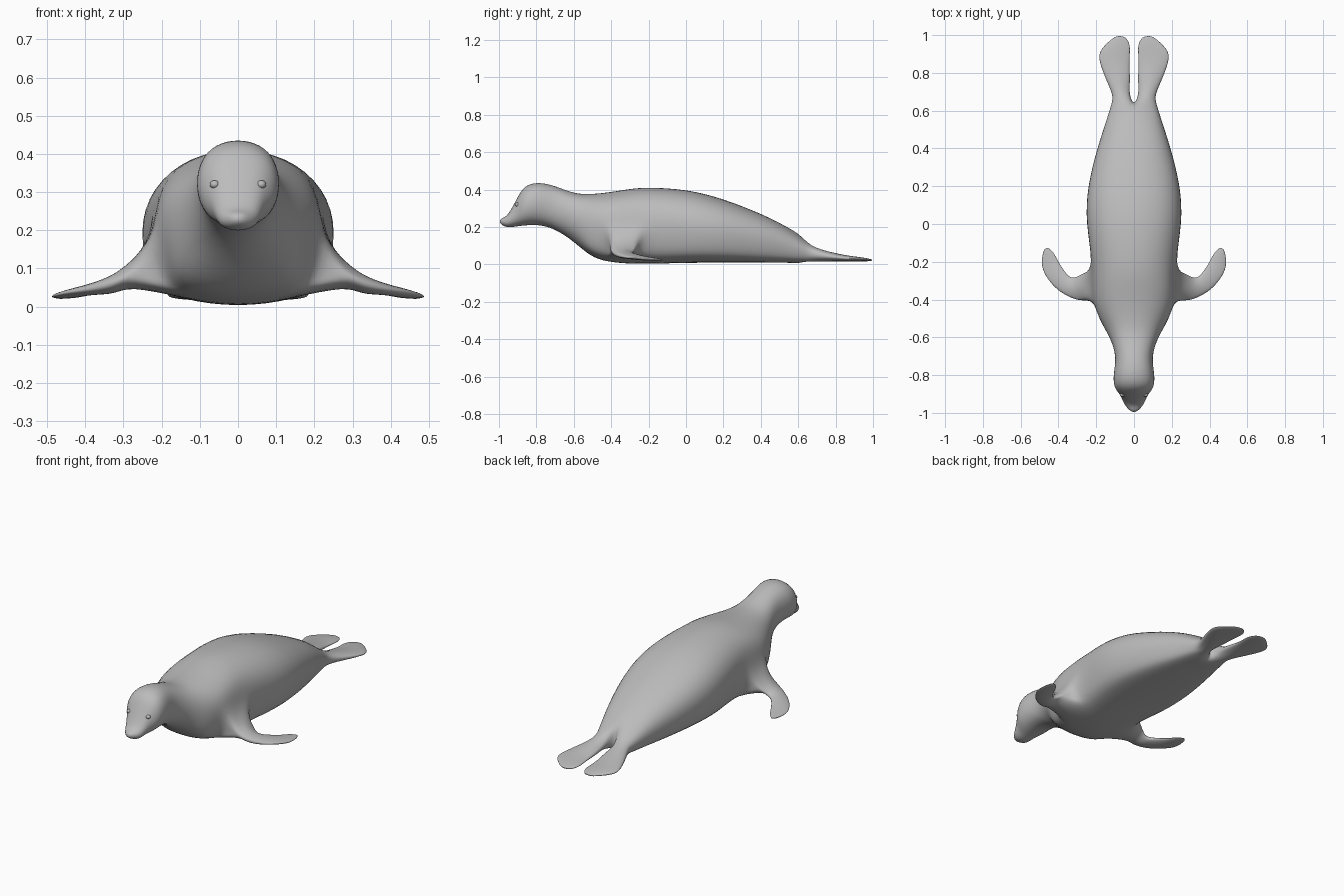
import bpy, bmesh, math
from mathutils import Vector

cube = bpy.data.objects.get("Cube")
if cube:
    bpy.data.objects.remove(cube, do_unlink=True)


def make_material(name, color):
    mat = bpy.data.materials.new(name)
    mat.use_nodes = True
    mat.diffuse_color = color
    mat.node_tree.nodes["Principled BSDF"].inputs["Base Color"].default_value = color
    return mat


grey = make_material("seal grey", (0.5, 0.5, 0.5, 1))
N = 12  # points around the body

# Body stations: y, half width, bottom, top
STATIONS = [
    (-0.985, 0.028, 0.210, 0.250), (-0.95, 0.052, 0.200, 0.272),
    (-0.905, 0.074, 0.204, 0.350), (-0.86, 0.102, 0.209, 0.414),
    (-0.79, 0.106, 0.210, 0.435), (-0.70, 0.100, 0.185, 0.418),
    (-0.60, 0.130, 0.120, 0.384), (-0.51, 0.178, 0.050, 0.377),
    (-0.42, 0.215, 0.018, 0.385), (-0.32, 0.226, 0.006, 0.400),
    (-0.20, 0.228, 0.005, 0.410), (0.0, 0.248, 0.008, 0.396),
    (0.20, 0.240, 0.010, 0.347), (0.40, 0.193, 0.010, 0.270),
    (0.53, 0.152, 0.010, 0.205), (0.62, 0.124, 0.011, 0.145)]
SHOULDER = 8  # station where the front flipper starts

# Flipper sections: leading/inner edge, trailing/outer edge, half thickness
FRONT = [
    ((0.27, -0.405, 0.085), (0.265, -0.26, 0.095), 0.045),
    ((0.33, -0.39, 0.062), (0.32, -0.285, 0.06), 0.025),
    ((0.40, -0.35, 0.045), (0.36, -0.26, 0.048), 0.016),
    ((0.455, -0.29, 0.036), (0.40, -0.20, 0.035), 0.012),
    ((0.486, -0.22, 0.028), (0.425, -0.155, 0.03), 0.008),
    ((0.48, -0.15, 0.026), (0.45, -0.13, 0.026), 0.005)]
HIND = [
    ((0.022, 0.69, 0.056), (0.115, 0.68, 0.056), 0.040),
    ((0.022, 0.77, 0.043), (0.145, 0.76, 0.043), 0.026),
    ((0.025, 0.86, 0.033), (0.180, 0.86, 0.033), 0.016),
    ((0.023, 0.94, 0.028), (0.170, 0.925, 0.028), 0.011),
    ((0.045, 0.985, 0.024), (0.115, 0.98, 0.024), 0.006)]
LOOP = [(-1, 1), (0, 1), (1, 1), (1, 0), (1, -1), (0, -1), (-1, -1), (-1, 0)]

bm = bmesh.new()


def power(value, n):
    return math.copysign(abs(value) ** (2 / n), value)


def body_ring(y, w, low, high):
    """Rounded section, flatter underneath along the belly."""
    ring = []
    belly = 3.0 if y > -0.55 else 2.2
    for k in range(N):
        a = math.tau * k / N
        s, c = math.sin(a), math.cos(a)
        n = 2.2 if c > -0.01 else belly
        z = (low + high) / 2 + power(c, n) * (high - low) / 2
        ring.append(bm.verts.new((w * power(s, n), y, z)))
    return ring


def bridge(a, b):
    for i in range(len(a)):
        j = (i + 1) % len(a)
        bm.faces.new((a[i], a[j], b[j], b[i]))


def flipper(root, sections, side):
    """Loft an eight-sided paddle out of an open loop and close its tip."""
    prev = root
    for first, second, thick in sections:
        a, b = Vector(first), Vector(second)
        ring = []
        for u, v in LOOP:
            p = a.lerp(b, (u * (0.8 if v else 1) + 1) / 2)
            p.z += v * thick * (0.6 if u else 1)
            ring.append(bm.verts.new((p.x * side, p.y, p.z)))
        bridge(prev, ring)
        prev = ring
    tip = sum((v.co for v in prev), Vector()) / 8
    center = bm.verts.new(tip + Vector((0, 0.012, 0)))
    for i in range(0, 8, 2):
        bm.faces.new((prev[i - 1], prev[i], prev[i + 1], center))


def fit_cage(rounds):
    """Push the cage outward so the subdivided skin passes through the sections."""
    goal = {v: v.co.copy() for v in bm.verts}
    for _ in range(rounds):
        shift = {}
        for v in bm.verts:
            if any(len(f.verts) != 4 for f in v.link_faces):
                continue
            n = len(v.link_edges)
            near = sum((e.other_vert(v).co for e in v.link_edges), Vector())
            far = Vector()
            for f in v.link_faces:
                corners = list(f.verts)
                far += corners[corners.index(v) - 2].co
            limit = (v.co * n * n + 4 * near + far) / (n * (n + 5))
            shift[v] = goal[v] - limit
        for v, d in shift.items():
            v.co += d * 0.8


# Torso, neck and head, leaving an opening at each shoulder
rings = [body_ring(*s) for s in STATIONS]
openings = {3, 4, N - 4, N - 5}
for i in range(len(rings) - 1):
    for k in range(N):
        if i in (SHOULDER, SHOULDER + 1) and k in openings:
            continue
        j = (k + 1) % N
        bm.faces.new((rings[i][k], rings[i][j], rings[i + 1][j], rings[i + 1][k]))

# Nose tip
nose = bm.verts.new((0, -1.0, 0.229))
for k in range(N):
    bm.faces.new((rings[0][k], rings[0][(k + 1) % N], nose))

# Front and hind flippers, grown out of the body on both sides
crotch = bm.verts.new((0, 0.645, 0.06))
for side in (1, -1):
    root = [rings[SHOULDER + 1 + u][(4 - v) * side % N] for u, v in LOOP]
    flipper(root, FRONT, side)
    root = [rings[-1][k * side % N] for k in range(7)] + [crotch]
    flipper(root, HIND, side)

# Drop the unused points in the middle of the shoulder openings
for v in [v for v in bm.verts if not v.link_faces]:
    bm.verts.remove(v)

fit_cage(6)
bmesh.ops.recalc_face_normals(bm, faces=bm.faces)
for f in bm.faces:
    f.smooth = True
mesh = bpy.data.meshes.new("seal_body")
bm.to_mesh(mesh)
bm.free()
mesh.materials.append(grey)
body = bpy.data.objects.new("seal_body", mesh)
bpy.context.collection.objects.link(body)
skin = body.modifiers.new("skin", 'SUBSURF')
skin.levels = skin.render_levels = 2

# Eyes
for side, label in ((1, "left_eye"), (-1, "right_eye")):
    bpy.ops.mesh.primitive_uv_sphere_add(
        segments=12, ring_count=8, radius=0.013, location=(0.061 * side, -0.902, 0.32))
    eye = bpy.context.object
    eye.name = label
    eye.scale.z = 0.85
    eye.data.materials.append(grey)
    bpy.ops.object.shade_smooth_by_angle()
